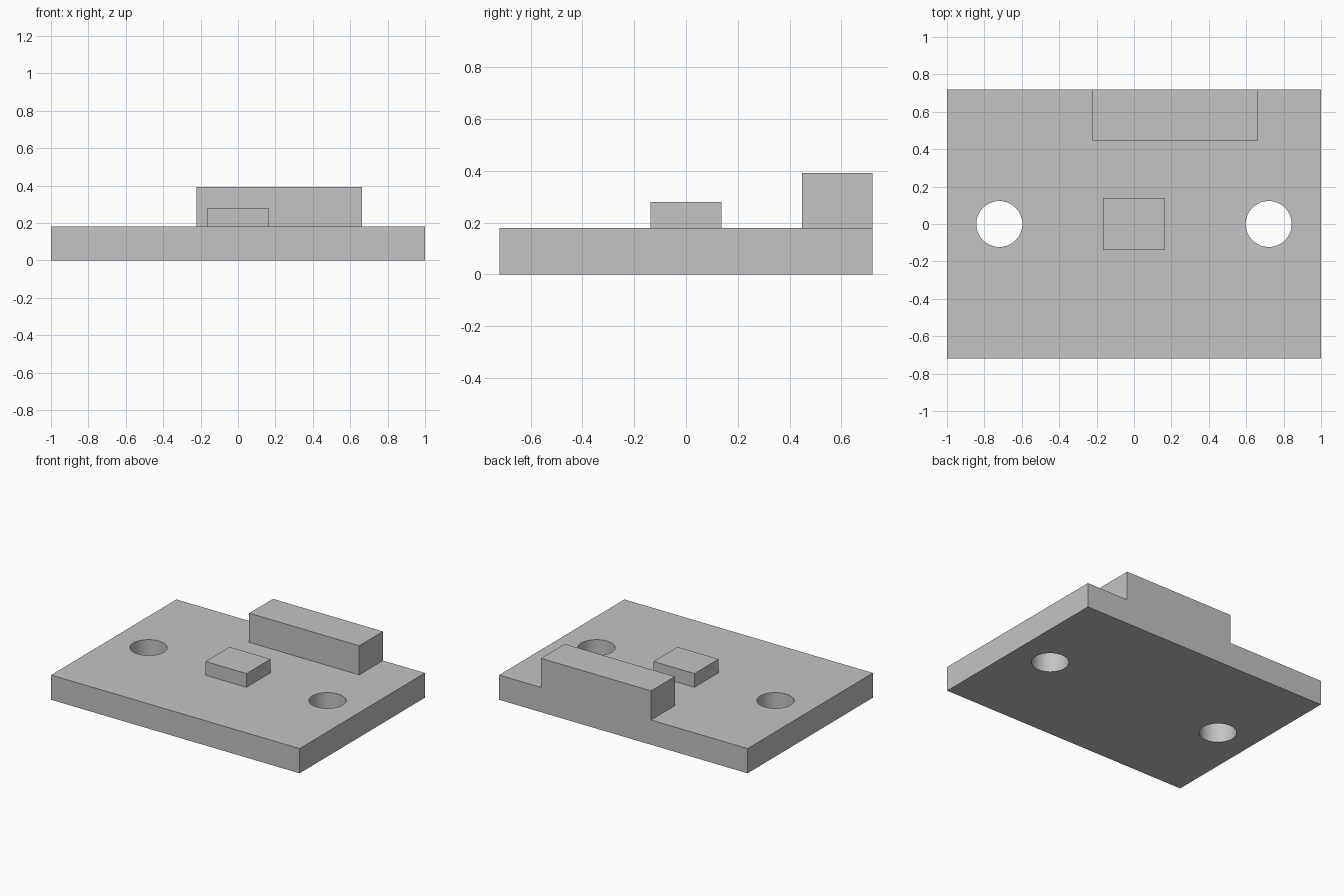
import bpy

default = bpy.data.objects.get("Cube")
if default:
    bpy.data.objects.remove(default, do_unlink=True)

grey = bpy.data.materials.new("light_grey")
grey.use_nodes = True
grey.diffuse_color = (0.55, 0.55, 0.55, 1)
grey.node_tree.nodes["Principled BSDF"].inputs["Base Color"].default_value = grey.diffuse_color


def box(name, x0, x1, y0, y1, z0, z1):
    """Box given by its limits on each axis."""
    bpy.ops.mesh.primitive_cube_add(
        size=1, location=((x0 + x1) / 2, (y0 + y1) / 2, (z0 + z1) / 2))
    ob = bpy.context.object
    ob.name = name
    ob.scale = (x1 - x0, y1 - y0, z1 - z0)
    bpy.ops.object.transform_apply(location=False, rotation=False, scale=True)
    ob.data.materials.append(grey)
    return ob


PLATE_TOP = 0.18
HALF_DEPTH = 0.72

# Base plate, centre pad and the tall block flush with the back edge
plate = box("base_plate", -1, 1, -HALF_DEPTH, HALF_DEPTH, 0, PLATE_TOP)
box("centre_pad", -0.165, 0.165, -0.138, 0.138, PLATE_TOP, 0.28)
box("back_block", -0.223, 0.663, 0.447, HALF_DEPTH, PLATE_TOP, 0.392)

# Two round through holes
for side, sign in (("left", 1), ("right", -1)):
    bpy.ops.mesh.primitive_cylinder_add(
        vertices=64, radius=0.123, depth=1, location=(sign * 0.72, 0, PLATE_TOP / 2))
    cutter = bpy.context.object
    cutter.name = side + "_hole_cutter"
    cutter.data.materials.append(grey)
    cut = plate.modifiers.new(side + "_hole", 'BOOLEAN')
    cut.operation = 'DIFFERENCE'
    cut.solver = 'EXACT'
    cut.object = cutter
    bpy.ops.object.select_all(action='DESELECT')
    plate.select_set(True)
    bpy.context.view_layer.objects.active = plate
    bpy.ops.object.modifier_apply(modifier=cut.name)
    bpy.data.objects.remove(cutter, do_unlink=True)

# Smooth hole walls, sharp rims
bpy.ops.object.shade_smooth_by_angle()
